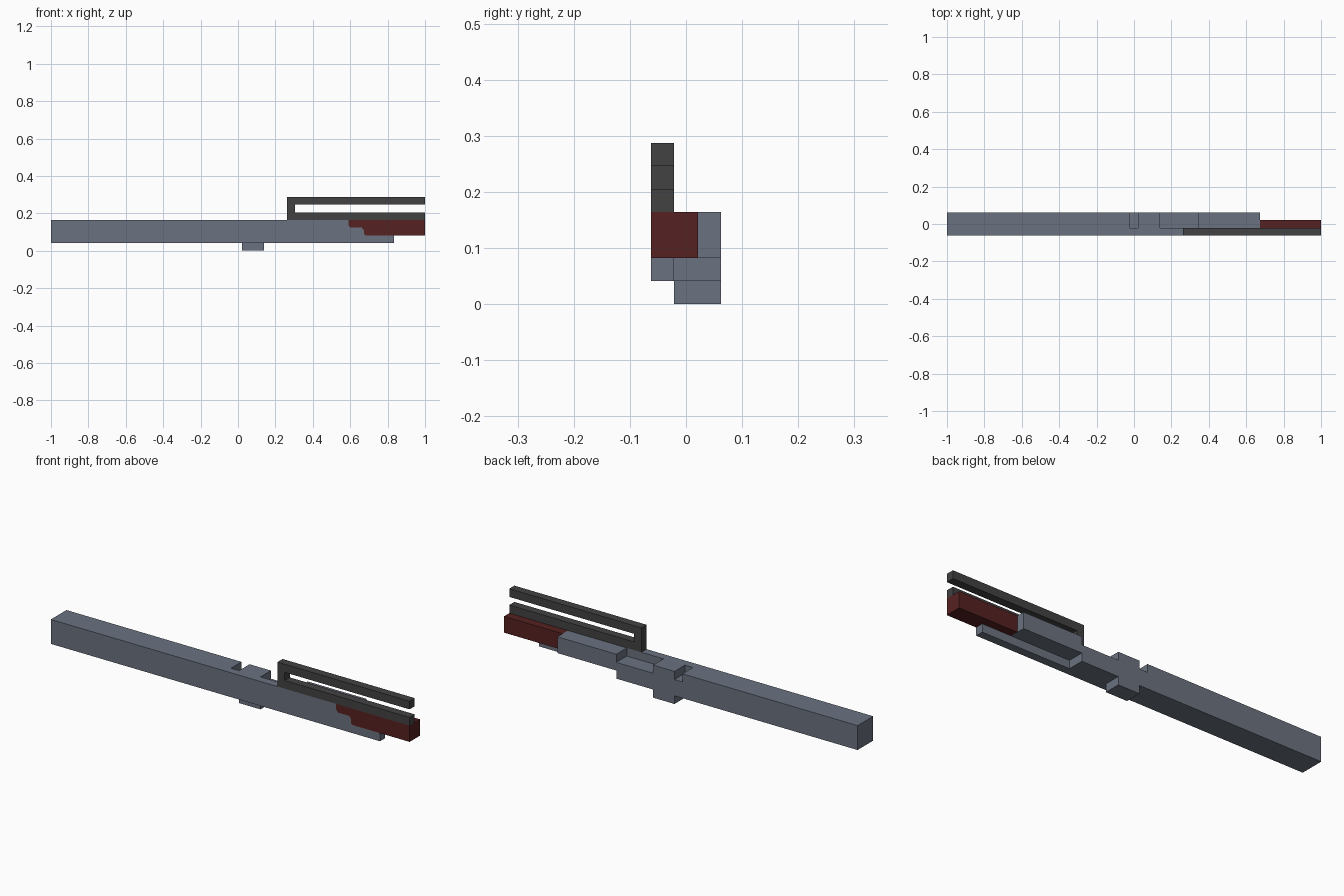
import bpy, bmesh

cube = bpy.data.objects.get("Cube")
if cube:
    bpy.data.objects.remove(cube, do_unlink=True)


def srgb(*rgb):
    return tuple(((c / 255 + 0.055) / 1.055) ** 2.4 for c in rgb) + (1.0,)


def material(name, color):
    m = bpy.data.materials.new(name)
    m.use_nodes = True
    m.diffuse_color = color
    bsdf = m.node_tree.nodes["Principled BSDF"]
    bsdf.inputs["Base Color"].default_value = color
    bsdf.inputs["Roughness"].default_value = 0.8
    return m


def prism(name, profile, y0, y1, mat):
    """Extrude an x-z outline from y0 to y1."""
    bm = bmesh.new()
    face = bm.faces.new([bm.verts.new((x, y0, z)) for x, z in profile])
    out = bmesh.ops.extrude_face_region(bm, geom=[face])
    for v in out["geom"]:
        if isinstance(v, bmesh.types.BMVert):
            v.co.y = y1
    bmesh.ops.recalc_face_normals(bm, faces=bm.faces[:])
    me = bpy.data.meshes.new(name)
    bm.to_mesh(me)
    bm.free()
    me.materials.append(mat)
    ob = bpy.data.objects.new(name, me)
    bpy.context.collection.objects.link(ob)
    return ob


def fuse(base, other):
    """Union two solids into one and discard the second."""
    mod = base.modifiers.new("union", 'BOOLEAN')
    mod.operation, mod.solver, mod.object = 'UNION', 'EXACT', other
    bpy.context.view_layer.objects.active = base
    bpy.ops.object.modifier_apply(modifier=mod.name)
    bpy.data.objects.remove(other, do_unlink=True)


grey = material("slate grey", srgb(107, 114, 128))
red = material("dark red", srgb(86, 33, 33))
dark = material("charcoal", srgb(66, 66, 66))

# Three layers in depth, and the height levels
Y0, Y1, Y2, Y3 = -0.062, -0.021, 0.021, 0.062
Z1, Z2, Z3, Z4, Z5, Z6, Z7 = 0.041, 0.082, 0.123, 0.164, 0.205, 0.246, 0.287

# Stepped seam shared by the bar and the red insert
seam = [(0.673, Z2 + 0.008), (0.673, Z3 - 0.012), (0.662, Z3),
        (0.602, Z3), (0.591, Z3 + 0.012), (0.591, Z4)]

# Bar: front layer with a long lower lip
bar = prism("main_bar", [(-1, Z1), (0.835, Z1), (0.835, Z2), (0.682, Z2)]
            + seam + [(-1, Z4)], Y0, Y1, grey)

# Bar: rear layers with two top notches, a bottom lug and a raised underside
rear = prism("bar_rear", [
    (-1, Z1), (0.021, Z1), (0.021, 0), (0.14, 0), (0.14, Z1), (0.345, Z1),
    (0.345, Z2), (0.673, Z2), (0.673, Z4), (0.345, Z4), (0.345, Z3),
    (0.14, Z3), (0.14, Z4), (0.021, Z4), (0.021, Z3), (-0.024, Z3),
    (-0.024, Z4), (-1, Z4)], Y1, Y3, grey)
fuse(bar, rear)

# Red insert: stepped front layer plus the middle block
insert = prism("red_insert", [(1, Z4), (1, Z2), (0.682, Z2)] + seam, Y0, Y1, red)
block = prism("insert_block", [(0.673, Z2), (1, Z2), (1, Z4), (0.673, Z4)], Y1, Y2, red)
fuse(insert, block)

# Open-ended charcoal loop on top
prism("top_fork", [(0.263, Z4), (1, Z4), (1, Z5), (0.304, Z5), (0.304, Z6),
                   (1, Z6), (1, Z7), (0.263, Z7)], Y0, Y1, dark)
